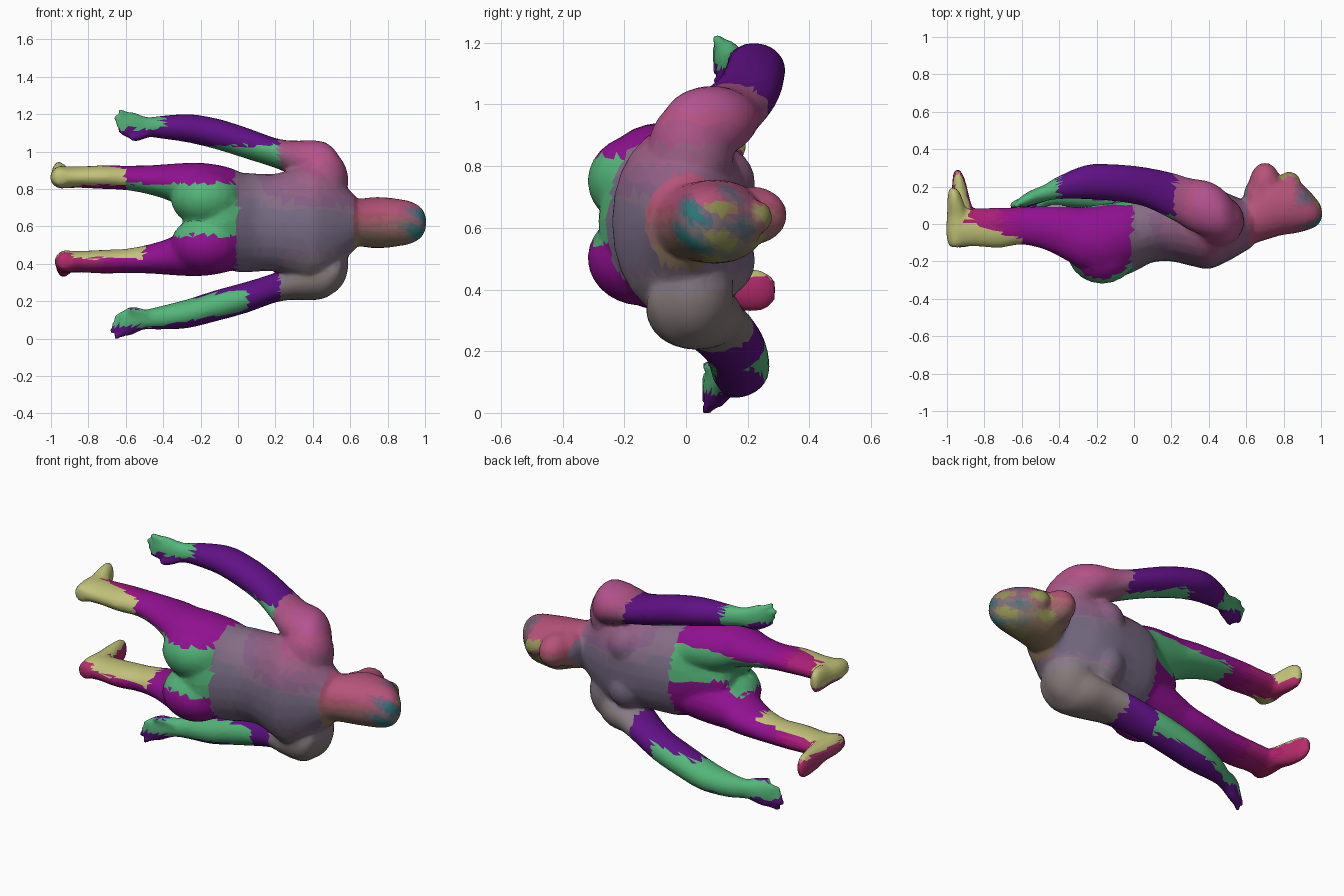
import bpy, bmesh, math, random
from mathutils import Vector

if "Cube" in bpy.data.objects:
    bpy.data.objects.remove(bpy.data.objects["Cube"])

random.seed(4)
SIDES = 24
mats = {}
body = bmesh.new()      # every limb is sculpted into this, then fused


def material(rgb):
    key = tuple(int(round(c / 12)) * 12 for c in rgb)
    if key not in mats:
        m = bpy.data.materials.new("tint_%d_%d_%d" % key)
        m.diffuse_color = [(min(c, 255) / 255) ** 2.2 for c in key] + [1]
        m.use_nodes = True
        m.node_tree.nodes["Principled BSDF"].inputs["Base Color"].default_value = m.diffuse_color
        mats[key] = m
    return mats[key]


def mix(a, b, t):
    t = max(0.0, min(1.0, t))
    return tuple(p + (q - p) * t for p, q in zip(a, b))


def spline(rows, steps):
    """Smoothly resample a table of sections."""
    out = []
    for i in range(len(rows) - 1):
        p = [rows[max(0, min(len(rows) - 1, i + k))] for k in (-1, 0, 1, 2)]
        for s in range(steps):
            t = s / steps
            out.append([0.5 * (2 * b + (c - a) * t + (2 * a - 5 * b + 4 * c - d) * t * t
                               + (3 * b - a - 3 * c + d) * t ** 3) for a, b, c, d in zip(*p)])
    return out + [list(rows[-1])]


def loft(rows, axis="x", steps=4, power=1.0):
    """Rows: x, y, z, radius across, radius in z; rings lie across the axis."""
    rings, faces = [], []
    for x, y, z, ra, rz in spline(rows, steps):
        ring = []
        for k in range(SIDES):
            a = 2 * math.pi * k / SIDES
            c, s = (math.copysign(abs(v) ** power, v) for v in (math.cos(a), math.sin(a)))
            ring.append(body.verts.new((x, y + ra * c, z + rz * s) if axis == "x"
                                       else (x + ra * c, y, z + rz * s)))
        rings.append(ring)
    for r, q in zip(rings, rings[1:]):
        for k in range(SIDES):
            j = (k + 1) % SIDES
            faces.append(body.faces.new((r[k], r[j], q[j], q[k])))
    faces += [body.faces.new(rings[0]), body.faces.new(rings[-1])]
    bmesh.ops.recalc_face_normals(body, faces=faces)


def blob(loc, radii):
    for v in bmesh.ops.create_uvsphere(body, u_segments=20, v_segments=14, radius=1)["verts"]:
        v.co = Vector([c + a * r for c, a, r in zip(loc, v.co, radii)])


# Torso: x, back, front, half width
torso = [(-.28, -.2, .0, .05), (-.24, -.24, .05, .12), (-.1, -.285, .12, .225), (0, -.255, .18, .265),
         (.1, -.205, .2, .262), (.2, -.2, .21, .262), (.3, -.222, .215, .29), (.4, -.24, .205, .315),
         (.5, -.2, .165, .27), (.57, -.16, .135, .2), (.63, -.125, .12, .14)]
loft([(x, (b + f) / 2, .62, (f - b) / 2, w) for x, b, f, w in torso], power=.97)

# Head, neck and face
head = [(.54, -.14, .1, .155), (.61, -.12, .15, .13), (.67, -.095, .21, .13), (.72, -.08, .26, .136),
        (.79, -.06, .25, .135), (.86, -.05, .24, .126), (.92, -.035, .195, .114), (.97, -.015, .14, .088),
        (.995, .01, .105, .055), (1.007, .045, .065, .015)]
loft([(x, (b + f) / 2, .62, (f - b) / 2, w) for x, b, f, w in head], power=.95)
blob((.7, .21, .64), (.085, .118, .095))
blob((.66, .14, .63), (.075, .11, .1))
blob((.83, .225, .635), (.06, .055, .055))

# Limbs, mirrored across the body's midline
ARM = [(.565, .0, .25, .02, .02), (.54, .02, .28, .085, .08), (.48, .05, .312, .13, .115),
       (.4, .08, .33, .148, .115), (.3, .105, .348, .14, .095), (.2, .15, .377, .125, .08),
       (.05, .2, .428, .105, .083), (-.1, .22, .475, .099, .083), (-.25, .225, .507, .092, .077),
       (-.4, .195, .515, .062, .062), (-.48, .165, .515, .045, .054), (-.55, .14, .52, .04, .07),
       (-.6, .12, .527, .03, .066), (-.615, .115, .53, .012, .045)]
LEG = [(.06, -.03, .12, .14, .11), (-.04, -.055, .135, .175, .14), (-.14, -.075, .15, .185, .147),
       (-.22, -.08, .16, .18, .143), (-.29, -.075, .175, .165, .127), (-.36, -.05, .197, .145, .1),
       (-.48, -.02, .212, .116, .077), (-.6, -.01, .222, .1, .065), (-.72, -.02, .226, .108, .063),
       (-.84, -.018, .226, .102, .057), (-.92, -.02, .226, .1, .057), (-.95, -.02, .226, .08, .04)]
FOOT = [(-.94, -.125, .225, .02, .02), (-.938, -.11, .225, .042, .045), (-.93, -.04, .225, .062, .06),
        (-.93, .04, .228, .058, .058), (-.94, .1, .236, .047, .068), (-.95, .165, .24, .032, .066),
        (-.957, .195, .24, .014, .035)]

for s in (1, -1):
    def arm(rows):
        out = []
        for x, y, z, a, b in rows:
            if s < 0:   # the lower arm hangs closer to the body and further back
                z -= .035 if x > -.15 else max(-.006, .035 + (x + .15) * .1)
                y -= .05 if x > -.3 else .035
                x -= .02 * (x < 0)
            out.append((x, y, .615 + s * z, a, b))
        return out

    loft(arm(ARM))
    # Fingers and thumb
    for i in range(4):
        z, tip = .477 + .032 * i, -.63 - .012 * (i % 3)
        loft(arm([(-.55, .14, z, .026, .02), (-.6, .12, z + .008, .024, .019),
                  (tip, .1, z + .018 + .003 * i, .019, .016),
                  (tip - .012, .094, z + .02 + .003 * i, .006, .006)]), steps=3)
    loft(arm([(-.47, .15, .49, .032, .025), (-.53, .13, .465, .028, .023),
              (-.565, .105, .458, .02, .018), (-.578, .1, .456, .006, .006)]), steps=3)
    # Leg, buttock and foot
    fx, stretch = (-.012, 1) if s > 0 else (.012, 1.48)
    loft([(x, y, .637 + s * z, a, b) for x, y, z, a, b in LEG])
    blob((-.17, -.14, .627 + s * .125), (.19, .18, .155))
    loft([(x + fx, y * (stretch if y > 0 else 1), .637 + s * z, a, b)
          for x, y, z, a, b in FOOT], axis="y")
    # Shoulder and chest masses
    blob((.45, .015, .62 + s * .225), (.14, .14, .17))
    blob((.3, .085, .62 + s * .125), (.12, .14, .13))

# Fuse the masses, soften the joins, keep low-poly facets
raw = bpy.data.meshes.new("body_form")
body.to_mesh(raw)
body.free()
form = bpy.data.objects.new("body_form", raw)
bpy.context.collection.objects.link(form)
rm = form.modifiers.new("fuse", "REMESH")
rm.mode, rm.voxel_size = "VOXEL", .0115
core = form.modifiers.new("soften", "SMOOTH")
core.factor, core.iterations = .5, 5
dec = form.modifiers.new("facet", "DECIMATE")
dec.ratio = .13
bpy.context.view_layer.update()
fused = bpy.data.meshes.new_from_object(form.evaluated_get(bpy.context.evaluated_depsgraph_get()))
bpy.data.objects.remove(form)

# Colours by place on the body
PURPLE, GREEN, MAGENTA = (92, 20, 130), (85, 185, 120), (140, 18, 142)
OLIVE, RED, TEAL = (190, 188, 118), (175, 42, 108), (50, 115, 125)
GREY, MAUVE, PINK = (135, 126, 122), (122, 106, 134), (182, 82, 138)


def torso_tint(p):
    k = max(.2, min(1, p.x * 2.5))
    return mix(mix(MAUVE, PINK, (p.z - .65) * 3 * k), GREY, (.55 - p.z) * 4 * k)


def head_tint(p):
    c = mix((140, 122, 100), (178, 80, 115), (p.z - .52) * 6)
    patch = math.sin(p.y * 26 + p.z * 31) * math.sin(p.z * 24 + p.x * 17)
    c = mix(c, (140, 150, 85), -1.5 * patch * (p.y > .05) * (p.x > .75) * (p.z < .68))
    return mix(c, TEAL, (p.x - .84) * 7 * max(0, patch + .35))


def arm_tint(p):
    if p.z > .6:
        inner = p.x > -.25 and p.z < 1.03 and p.y < .27 - p.x * .3
        hand = p.x < -.4 and (p.z > 1.12 or p.y > .18)
        return GREEN if inner or hand else PURPLE
    hand = p.x < -.52 and .07 < p.z < .16
    return GREEN if hand or -.52 < p.x < .05 and abs(p.z - .2 - .17 * p.x) < .06 else PURPLE


def leg_tint(p):
    upper = p.z > .635
    if p.x < -.88:      # foot
        side = (p.z > .85 if upper else p.z > .44) and p.y > -.09 or (upper and p.y < -.02)
        return OLIVE if side else mix(RED, GREY, (-.96 - p.x) * 20)
    if p.x < -.5 and not upper or p.x < -.6:
        strip = p.y < -.24 - p.x * .27 and p.z > .82 if upper else p.z > .43 and p.y < .05
        return OLIVE if strip else mix(MAGENTA, RED, (-.55 - p.x) * 3)
    if upper:
        return GREEN if p.z < .83 else MAGENTA
    return GREEN if p.z > .55 and p.y < 0 else MAGENTA


def region(p):
    side = "upper" if p.z > .63 else "lower"
    mid = .617 if p.z > .63 else .637
    if p.x > .61:
        return "head", head_tint
    if p.x < .22 and abs(p.z - mid) > min(.37, .275 + max(0, .15 - p.x) * .25):
        return side + "_arm", arm_tint
    return (side + "_leg", leg_tint) if p.x < -.01 else ("torso", torso_tint)


# Split the fused form into named, tinted parts
parts = {}
for f in fused.polygons:
    name, tint = region(f.center)
    p = f.center + Vector([random.uniform(-.008, .008) for _ in range(3)])
    parts.setdefault(name, []).append((list(f.vertices), material(tint(p))))
for name, faces in parts.items():
    used = sorted({v for vs, _ in faces for v in vs})
    index = {v: i for i, v in enumerate(used)}
    me = bpy.data.meshes.new(name)
    me.from_pydata([fused.vertices[v].co[:] for v in used], [],
                   [[index[v] for v in vs] for vs, _ in faces])
    slots = list(dict.fromkeys(m for _, m in faces))
    for m in slots:
        me.materials.append(m)
    for f, (_, m) in zip(me.polygons, faces):
        f.material_index = slots.index(m)
        f.use_smooth = True
    bpy.context.collection.objects.link(bpy.data.objects.new(name, me))
